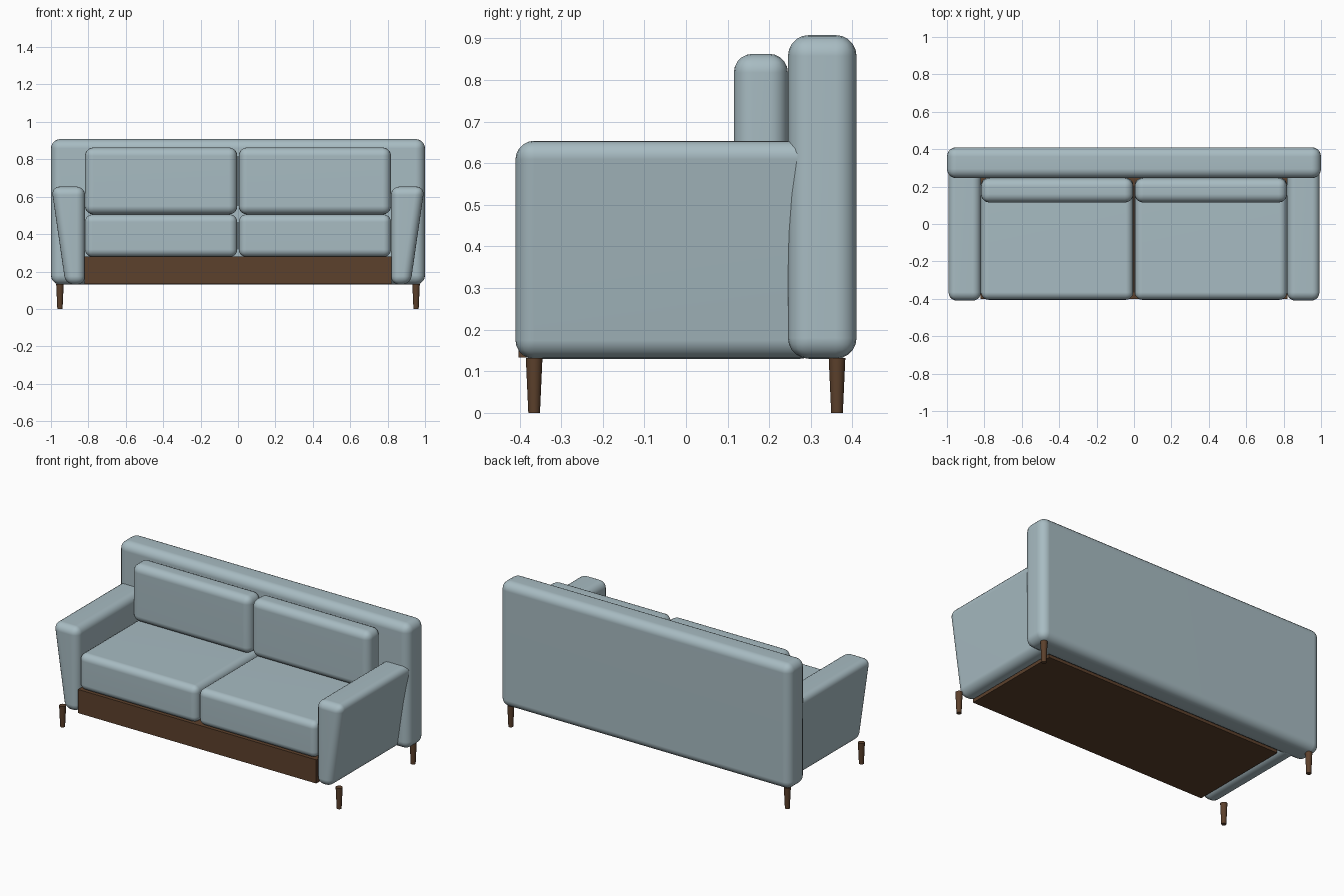
import bpy, bmesh, math
from mathutils import Vector

old = bpy.data.objects.get("Cube")
if old:
    bpy.data.objects.remove(old, do_unlink=True)


def make_material(name, color):
    mat = bpy.data.materials.new(name)
    mat.use_nodes = True
    mat.diffuse_color = color
    mat.node_tree.nodes["Principled BSDF"].inputs["Base Color"].default_value = color
    return mat


FABRIC = make_material("pale blue grey fabric", (0.39, 0.50, 0.54, 1))
WOOD = make_material("dark brown wood", (0.107, 0.052, 0.025, 1))


def finish(name, bm, mat, smooth=True):
    bmesh.ops.recalc_face_normals(bm, faces=bm.faces)
    mesh = bpy.data.meshes.new(name)
    bm.to_mesh(mesh)
    bm.free()
    mesh.materials.append(mat)
    obj = bpy.data.objects.new(name, mesh)
    bpy.context.collection.objects.link(obj)
    if smooth:
        bpy.ops.object.select_all(action="DESELECT")
        obj.select_set(True)
        bpy.context.view_layer.objects.active = obj
        bpy.ops.object.shade_smooth_by_angle(angle=math.radians(40))
        # keep the large panels flat while the rounded edges stay soft
        wn = obj.modifiers.new("Weighted Normal", "WEIGHTED_NORMAL")
        wn.keep_sharp = True
    return obj


def block(name, profile, y0, y1, mat, radius=0.0):
    """Extrude an x-z outline along y and round every edge."""
    bm = bmesh.new()
    face = bm.faces.new([bm.verts.new((x, y0, z)) for x, z in profile])
    ext = bmesh.ops.extrude_face_region(bm, geom=[face])
    verts = [v for v in ext["geom"] if isinstance(v, bmesh.types.BMVert)]
    bmesh.ops.translate(bm, verts=verts, vec=Vector((0, y1 - y0, 0)))
    bmesh.ops.recalc_face_normals(bm, faces=bm.faces)
    if radius:
        bmesh.ops.bevel(bm, geom=bm.edges[:], offset=radius, segments=5,
                        profile=0.5, affect="EDGES", clamp_overlap=True)
    return finish(name, bm, mat, smooth=radius > 0)


def rect(x0, x1, z0, z1):
    return [(x0, z0), (x1, z0), (x1, z1), (x0, z1)]


# Wooden base and upholstered backrest
block("base_frame", rect(-0.82, 0.82, 0.133, 0.28), -0.402, 0.25, WOOD)
block("backrest", rect(-1, 1, 0.13, 0.908), 0.245, 0.41, FABRIC, 0.05)

for side, s in (("left", 1), ("right", -1)):
    # Cushions
    block(side + "_seat_cushion", rect(s * 0.004, s * 0.818, 0.278, 0.505),
          -0.405, 0.247, FABRIC, 0.04)
    block(side + "_back_cushion", rect(s * 0.004, s * 0.818, 0.505, 0.863),
          0.115, 0.245, FABRIC, 0.045)
    # Armrest, narrowing towards the floor on its outer side
    arm = [(s * 0.818, 0.13), (s * 0.922, 0.13), (s * 0.998, 0.654), (s * 0.818, 0.654)]
    block(side + "_armrest", arm, -0.41, 0.32, FABRIC, 0.045)
    # Tapered round legs
    for end, y in (("front", -0.365), ("back", 0.363)):
        bm = bmesh.new()
        bmesh.ops.create_cone(bm, cap_ends=True, segments=24, radius1=0.014,
                              radius2=0.02, depth=0.132)
        bmesh.ops.translate(bm, verts=bm.verts, vec=Vector((s * 0.952, y, 0.066)))
        finish(f"{end}_{side}_leg", bm, WOOD)
